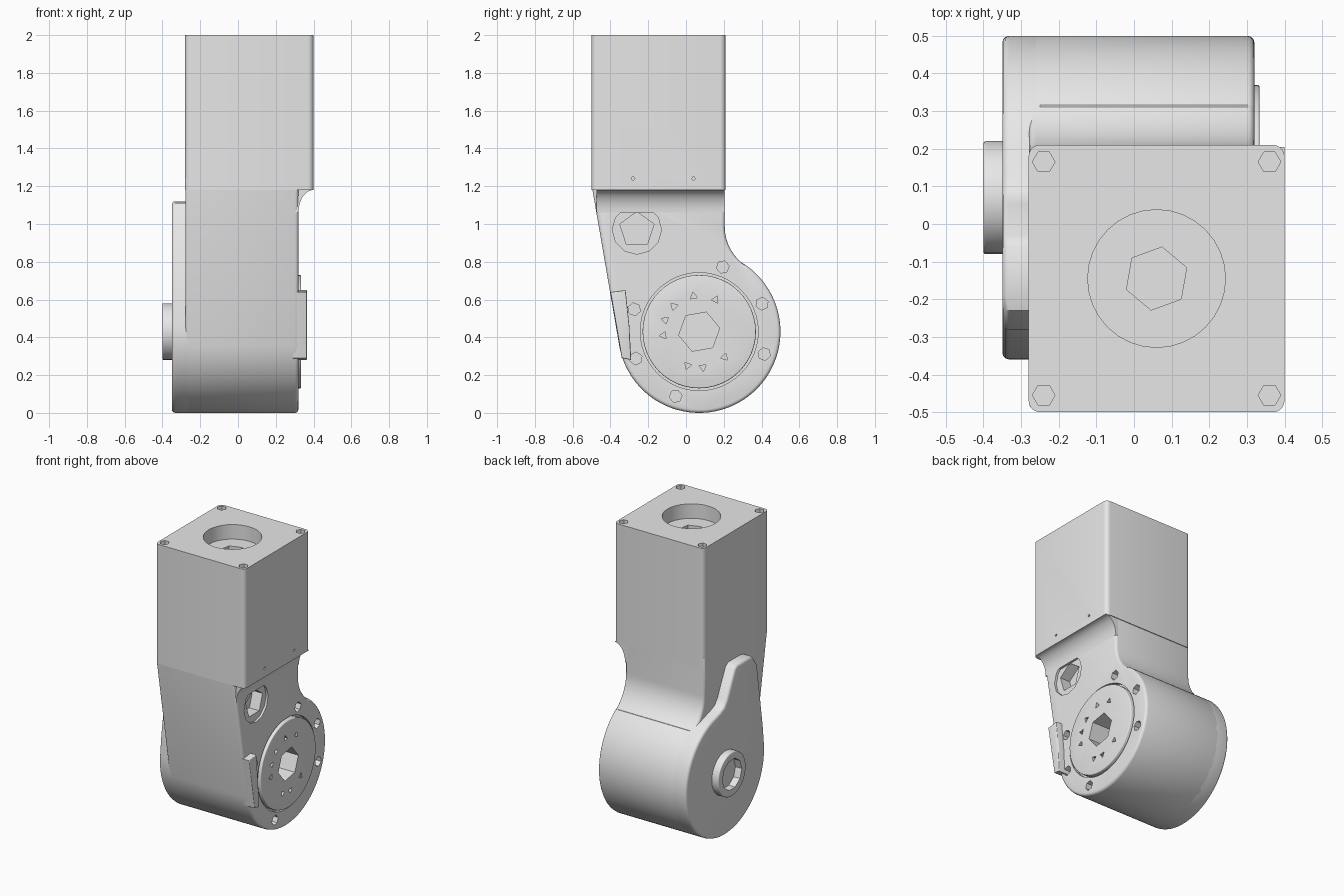
import bpy, bmesh
from math import cos, sin, radians
from mathutils import Vector

cube = bpy.data.objects.get("Cube")
if cube:
    bpy.data.objects.remove(cube, do_unlink=True)

GREY = (0.8, 0.8, 0.8, 1)
grey = bpy.data.materials.new("plain_grey")
grey.use_nodes = True
grey.diffuse_color = GREY
grey.node_tree.nodes["Principled BSDF"].inputs["Base Color"].default_value = GREY


def arc(cx, cy, rx, a0, a1, n, ry=None):
    """Points along an arc, angles in degrees."""
    ry = rx if ry is None else ry
    angles = [radians(a0 + (a1 - a0) * i / n) for i in range(n + 1)]
    return [(cx + rx * cos(a), cy + ry * sin(a)) for a in angles]


def ngon(cx, cy, r, sides, turn=0):
    return arc(cx, cy, r, turn, turn + 360, sides)[:-1]


def prism(name, pts, axis, lo, hi, bevel=0.0, ends=()):
    """Extrude a profile along an axis and round the rims at the chosen ends."""
    place = {"X": lambda p, t: (t, p[0], p[1]),
             "Y": lambda p, t: (p[0], t, p[1]),
             "Z": lambda p, t: (p[0], p[1], t)}[axis]
    k = "XYZ".index(axis)
    bm = bmesh.new()
    face = bm.faces.new([bm.verts.new(place(p, lo)) for p in pts])
    new = bmesh.ops.extrude_face_region(bm, geom=[face], use_keep_orig=True)["geom"]
    shift = Vector(place((0, 0), hi - lo))
    bmesh.ops.translate(bm, vec=shift, verts=[v for v in new if isinstance(v, bmesh.types.BMVert)])
    bmesh.ops.recalc_face_normals(bm, faces=bm.faces[:])
    rims = [e for e in bm.edges for t in ends
            if all(abs(v.co[k] - t) < 1e-5 for v in e.verts)]
    if rims:
        bmesh.ops.bevel(bm, geom=rims, offset=bevel, segments=3, profile=0.5, affect="EDGES")
    mesh = bpy.data.meshes.new(name)
    bm.to_mesh(mesh)
    bm.free()
    mesh.materials.append(grey)
    ob = bpy.data.objects.new(name, mesh)
    bpy.context.collection.objects.link(ob)
    return ob


def activate(ob):
    bpy.ops.object.select_all(action="DESELECT")
    ob.select_set(True)
    bpy.context.view_layer.objects.active = ob


def cut(targets, pts, axis, lo, hi):
    """Cut a prism-shaped pocket out of each target."""
    cutter = prism("cutter", pts, axis, lo, hi)
    cutter.hide_render = True
    for ob in targets:
        activate(ob)
        mod = ob.modifiers.new("pocket", "BOOLEAN")
        mod.operation = "DIFFERENCE"
        mod.solver = "EXACT"
        mod.object = cutter
        bpy.ops.object.modifier_apply(modifier=mod.name)
    bpy.data.objects.remove(cutter, do_unlink=True)


def polar(r, angle):
    return CY + r * cos(radians(angle)), CZ + r * sin(radians(angle))


# Joint axis and drum radius
CY, CZ, R = 0.07, 0.43, 0.43

# Square upper housing with rounded vertical corners
c = 0.03
outline = (arc(0.40 - c, 0.21 - c, c, 0, 90, 5) + arc(-0.28 + c, 0.21 - c, c, 90, 180, 5)
           + arc(-0.28 + c, -0.5 + c, c, 180, 270, 5) + arc(0.40 - c, -0.5 + c, c, 270, 360, 5))
housing = prism("upper_housing", outline, "Z", 1.18, 2.0)

# Motor port and corner screw holes in the top
cut([housing], ngon(0.06, -0.145, 0.183, 32), "Z", 1.9, 2.1)
cut([housing], ngon(0.06, -0.145, 0.085, 6, 20), "Z", 1.78, 1.95)
for x in (-0.24, 0.36):
    for y in (-0.455, 0.165):
        cut([housing], ngon(x, y, 0.03, 6), "Z", 1.93, 2.1)
for y in (-0.28, 0.04):
    cut([housing], ngon(y, 1.24, 0.009, 6), "X", 0.37, 0.5)

# Lower body: sloping front, round joint, filleted back
profile = ([(-0.495, 1.25), (-0.495, 1.18)] + arc(CY, CZ, R, 190, 415, 75)
           + arc(0.455, 0.987, 0.25, 235, 180, 12) + [(0.205, 1.25)])
body = prism("lower_body", profile, "X", -0.279, 0.32, 0.018, (-0.279, 0.32))

# Curved shoulder under the overhanging side
cove = [(0.30, 1.18), (0.30, 1.06)] + arc(0.40, 1.06, 0.08, 180, 90, 10, 0.12)
shoulder = prism("side_shoulder", cove, "Y", -0.475, 0.205)

# Side cover with its upward arm
cover_shape = ([(-0.03, 1.10), (-0.06, 1.12), (-0.19, 1.12), (-0.23, 1.11), (-0.28, 1.04),
                (-0.345, 0.6)] + arc(CY, CZ, R, 175, 430, 85)
               + [(0.13, 0.86), (0.085, 0.88), (0.055, 0.92)])
cover = prism("side_cover", cover_shape, "X", -0.35, -0.25, 0.018, (-0.35,))

# Hollow boss on the cover
boss = prism("cover_boss", ngon(CY, CZ, 0.15, 32), "X", -0.40, -0.345, 0.006, (-0.40,))
cut([boss], ngon(CY, CZ, 0.105, 10), "X", -0.5, -0.352)

# Output disc sitting in a shallow round seat
cut([body], ngon(CY, CZ, 0.312, 48), "X", 0.295, 0.4)
disc = prism("output_disc", ngon(CY, CZ, 0.30, 48), "X", 0.28, 0.334, 0.006, (0.334,))
cut([body, disc], ngon(CY, CZ, 0.11, 6, 10), "X", 0.2, 0.4)
for a in (99, 63, -45, -84, -109, 186, 161, 135):
    cut([disc], ngon(*polar(0.19, a), 0.022, 3, a), "X", 0.30, 0.4)

# Screw holes around the disc
for a in (70, 24, -19, -110, 203, 161):
    cut([body], ngon(*polar(0.364, a), 0.034, 6, a), "X", 0.27, 0.4)

# Cable port
cut([body], ngon(-0.26, 0.97, 0.13, 12), "X", 0.305, 0.4)
cut([body], ngon(-0.26, 0.97, 0.095, 5, 90), "X", 0.23, 0.4)

# Stop tab beside the disc
tab_shape = [(-0.40, 0.64), (-0.32, 0.65), (-0.30, 0.46), (-0.29, 0.28), (-0.34, 0.29)]
tab = prism("stop_tab", tab_shape, "X", 0.29, 0.365, 0.006, (0.365,))

for ob in (housing, body, shoulder, cover, boss, disc, tab):
    activate(ob)
    bpy.ops.object.shade_smooth_by_angle(angle=radians(35))
